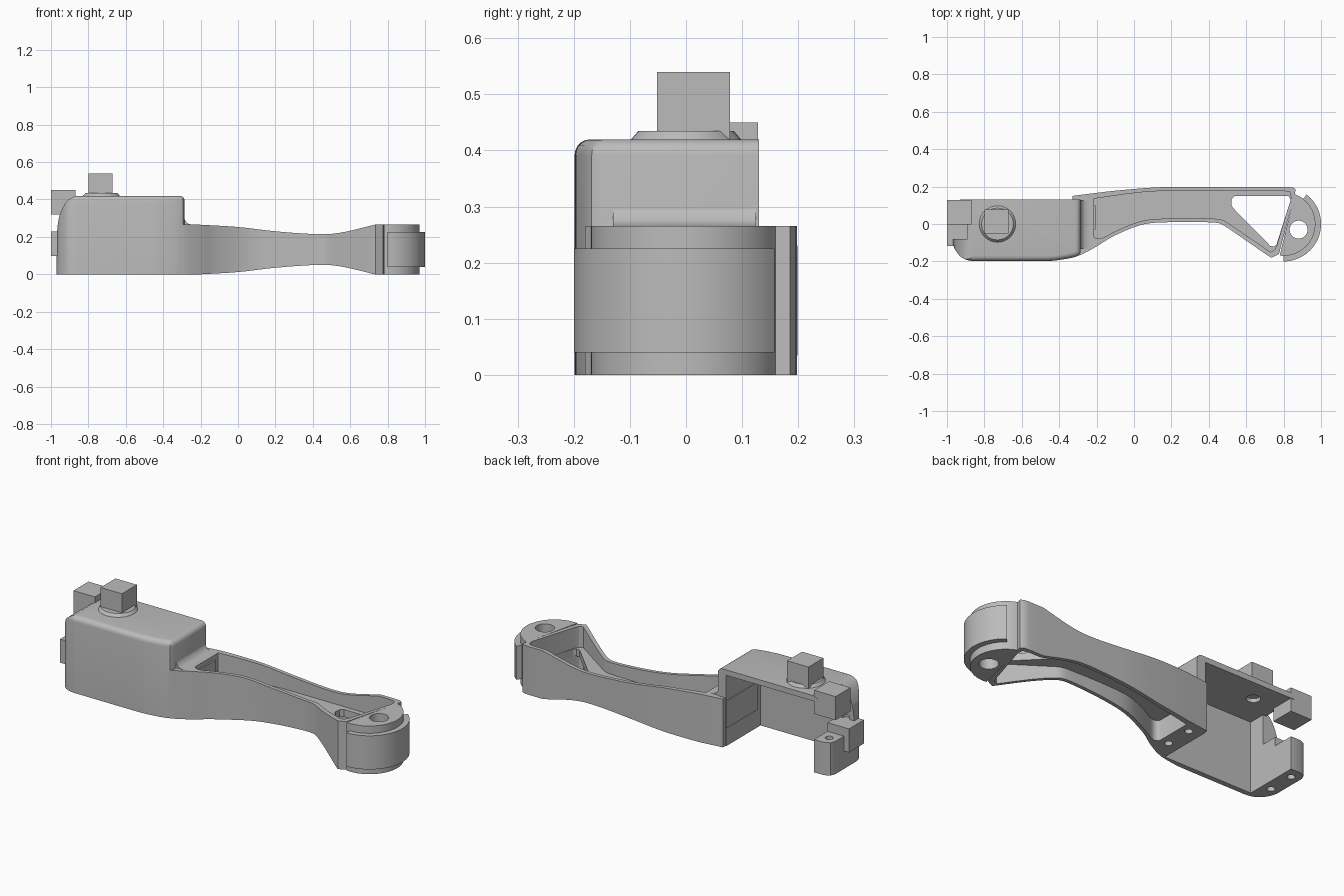
import bpy, bmesh, math
from mathutils import Vector

if bpy.data.objects.get("Cube"):
    bpy.data.objects.remove(bpy.data.objects["Cube"], do_unlink=True)

grey = bpy.data.materials.new("plain grey")
grey.use_nodes = True
grey.diffuse_color = (0.5, 0.5, 0.5, 1)
grey.node_tree.nodes["Principled BSDF"].inputs["Base Color"].default_value = (0.5, 0.5, 0.5, 1)


def smooth(pts, steps=6):
    """Catmull-Rom curve through a few points."""
    p = [Vector(q) for q in [pts[0], *pts, pts[-1]]]
    out = []
    for a, b, c, d in zip(p, p[1:], p[2:], p[3:]):
        for i in range(steps):
            t = i / steps
            out.append(tuple(0.5 * (2 * b + (c - a) * t + (2 * a - 5 * b + 4 * c - d) * t * t
                                    + (3 * b - a - 3 * c + d) * t ** 3)))
    return out + [tuple(pts[-1])]


def arc(cx, cy, r, start, end, steps=32):
    angles = [math.radians(start + (end - start) * i / steps) for i in range(steps + 1)]
    return [(cx + r * math.cos(a), cy + r * math.sin(a)) for a in angles]


def prism(name, pts, lo, hi, axis="z", round_edge=None, radius=0):
    """Extrude a plan (axis z) or side profile (axis y)."""
    bm = bmesh.new()
    place = (lambda u, v: (u, v, lo)) if axis == "z" else (lambda u, v: (u, lo, v))
    face = bm.faces.new([bm.verts.new(place(u, v)) for u, v in pts])
    ext = bmesh.ops.extrude_face_region(bm, geom=[face])
    move = Vector((0, 0, hi - lo) if axis == "z" else (0, hi - lo, 0))
    bmesh.ops.translate(bm, vec=move, verts=[g for g in ext["geom"] if isinstance(g, bmesh.types.BMVert)])
    bmesh.ops.recalc_face_normals(bm, faces=bm.faces)
    if round_edge:
        bmesh.ops.bevel(bm, geom=[e for e in bm.edges if round_edge(e)], offset=radius,
                        segments=5, profile=0.5, affect="EDGES")
    mesh = bpy.data.meshes.new(name)
    bm.to_mesh(mesh)
    bm.free()
    mesh.materials.append(grey)
    ob = bpy.data.objects.new(name, mesh)
    bpy.context.collection.objects.link(ob)
    return ob


def box(name, x0, x1, y0, y1, z0, z1):
    return prism(name, [(x0, y0), (x1, y0), (x1, y1), (x0, y1)], z0, z1)


def cylinder(name, x, y, r, z0, z1):
    return prism(name, arc(x, y, r, 0, 348.75, 31), z0, z1)


def combine(ob, tool, op="DIFFERENCE"):
    mod = ob.modifiers.new("cut", "BOOLEAN")
    mod.operation, mod.solver, mod.object = op, "EXACT", tool
    bpy.context.view_layer.objects.active = ob
    bpy.ops.object.modifier_apply(modifier=mod.name)
    bpy.data.objects.remove(tool, do_unlink=True)


# Arm: plan outline trimmed by a waisted side profile
back = smooth([(-.33, .15), (-.1, .178), (.15, .197), (.4, .198), (.82, .198)])
tip = [(.85, .195), (.865, .185), (.852, .13), (.775, -.16), (.735, -.18), (.72, -.172)]
front = smooth([(.5, -.02), (.45, .005), (.35, .01), (.2, .01), (.05, -.002), (-.1, -.06),
                (-.2, -.12), (-.28, -.163), (-.33, -.178)])
arm = prism("arm", back + tip + front, -.1, .4)
waist = [(-.2, 0), (0, .012), (.2, .035), (.42, .05), (.55, .042), (.73, 0)]
low = [(-.4, 0)] + smooth(waist) + [(.95, 0)]
high = [(x, .265 - z) for x, z in reversed(low)]
combine(arm, prism("side_profile", low + high, -.5, .5, "y"), "INTERSECT")

# Channels above and below the web, then the triangular opening
channel = (smooth([(-.215, .135), (0, .165), (.2, .177), (.8, .177)])
           + [(.835, .17), (.84, .14), (.762, -.12), (.75, -.14), (.73, -.15)]
           + smooth([(.51, 0), (.46, .025), (.35, .03), (.2, .03), (.05, .018), (-.08, -.03),
                     (-.17, -.075), (-.205, -.075), (-.215, -.06)]))
combine(arm, prism("upper_channel", channel, .15, .5))
combine(arm, prism("lower_channel", channel, -.2, .11))
combine(arm, prism("opening", [(.54, .15), (.825, .15), (.838, .13), (.762, -.11), (.75, -.12),
                               (.73, -.118), (.53, .085), (.52, .105), (.523, .135)], -.2, .5))
for y in (.09, -.06):
    combine(arm, cylinder("arm_screw_hole", -.265, y, .02, -.1, .1))

# Pivot boss and its outer pad
boss = prism("pivot_boss", arc(.8, 0, .17, 70, -97), 0, .265)
combine(boss, cylinder("pivot_hole", .88, -.03, .048, -.1, .5))
pad = prism("outer_pad", arc(.8, 0, .2, 52, -90) + arc(.8, 0, .165, -90, 52), .04, .225)

# Housing: rounded plan, curved outer end, hollow and open at the back and bottom
plan = ([(-.93, .13), (-.96, .115), (-.97, .09)]
        + smooth([(-.97, -.1), (-.955, -.14), (-.92, -.18), (-.87, -.197), (-.8, -.198),
                  (-.48, -.198), (-.4, -.192), (-.33, -.18), (-.295, -.168)], 4)
        + [(-.285, -.15), (-.285, .13)])
housing = prism("housing", plan, 0, .42,
                round_edge=lambda e: all(v.co.z > .4 for v in e.verts)
                and any(v.co.y < .08 for v in e.verts) and any(v.co.x > -.93 for v in e.verts),
                radius=.028)
shoulder = smooth([(-.97, .2), (-.96, .29), (-.94, .35), (-.91, .395), (-.865, .42)])
combine(housing, prism("end_profile", [(-.97, -.1)] + shoulder + [(-.8, .5), (-.2, .5), (-.2, -.1)],
                       -.5, .5, "y"), "INTERSECT")
combine(housing, box("hollow", -.87, -.335, -.17, .3, -.1, .39))
combine(housing, prism("end_notch", [(-1.1, .18), (-.86, .18), (-.86, .391), (-.89, .391),
                                     (-.89, .5), (-1.1, .5)], -.08, .3, "y"))
for y in (.07, -.08):
    combine(housing, cylinder("foot_screw_hole", -.92, y, .02, -.1, .25))
combine(housing, cylinder("knob_bore", -.735, .01, .035, .3, .414))

# Fillet where the housing rises from the arm
prism("fillet", [(-.29, .26), (-.29, .31), (-.284, .292), (-.274, .276), (-.26, .268), (-.24, .265),
                 (-.24, .26)], -.13, .125, "y")

# Knob seat and the three square blocks
seat = cylinder("knob_seat", -.73, 0, .085, .415, .435)
for v in seat.data.vertices:
    if v.co.z < .42:
        v.co.x += (v.co.x + .73) * .2
        v.co.y *= 1.2
for name, x, y, z in (("top_block", -.8, -.052, .41), ("corner_block", -1, -.002, .32),
                      ("end_block", -1, -.118, .098)):
    box(name, x, x + .13, y, y + .13, z, z + .13)

# Thin plates on both faces of the solid arm root
box("root_plate", -.339, -.33, -.14, .13, .1, .25)
box("channel_plate", -.216, -.207, -.03, .1, .155, .24)

# Smooth curved faces, keep edges crisp
bpy.ops.object.select_all(action="DESELECT")
for ob in bpy.context.collection.objects:
    if ob.type == "MESH" and ob.data.materials and ob.data.materials[0] == grey:
        ob.select_set(True)
        bpy.context.view_layer.objects.active = ob
bpy.ops.object.shade_smooth_by_angle(angle=math.radians(30))
